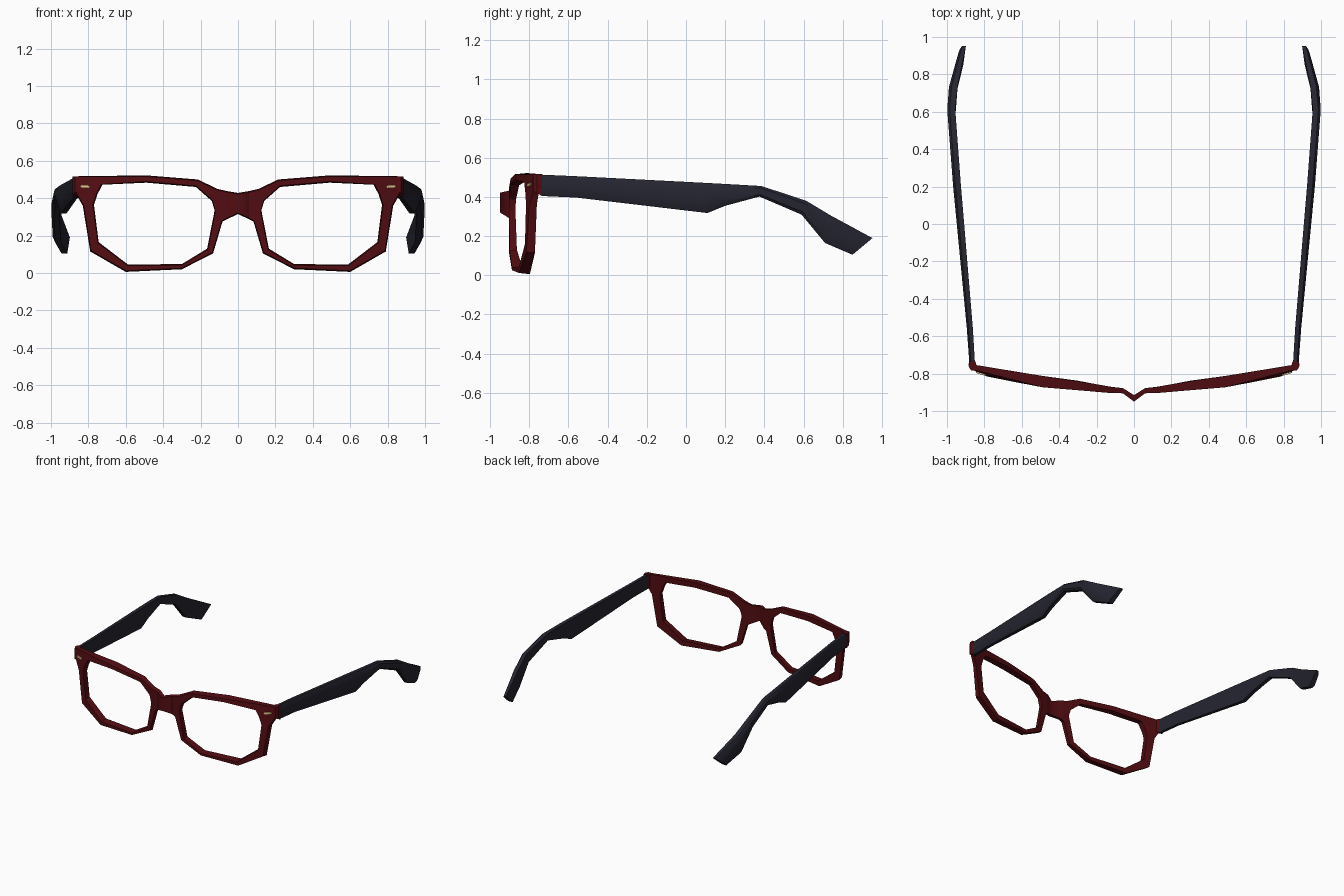
import bpy, bmesh
from mathutils import Vector

cube = bpy.data.objects.get("Cube")
if cube:
    bpy.data.objects.remove(cube)


def material(name, color):
    m = bpy.data.materials.new(name)
    m.use_nodes = True
    m.diffuse_color = (*color, 1)
    bsdf = m.node_tree.nodes["Principled BSDF"]
    bsdf.inputs["Base Color"].default_value = (*color, 1)
    bsdf.inputs["Roughness"].default_value = 0.6
    return m


RED = material("dark_red", (0.085, 0.004, 0.006))
NAVY = material("dark_navy", (0.018, 0.018, 0.030))
GOLD = material("pale_gold", (0.75, 0.55, 0.25))


def interp(table, t):
    """Piecewise linear lookup."""
    for (a, u), (b, v) in zip(table, table[1:]):
        if t <= b:
            return u + (v - u) * max(0, t - a) / (b - a)
    return table[-1][1]


def loft(bm, sections, closed=False, caps=False, skip=None):
    """Skin a row of sections; skip leaves out one (segment, side) quad."""
    rows = [[bm.verts.new(p) for p in s] for s in sections]
    n, k = len(rows), len(rows[0])
    for i in range(n if closed else n - 1):
        a, b = rows[i], rows[(i + 1) % n]
        for j in range(k):
            if (i, j) != skip:
                bm.faces.new((a[j], a[(j + 1) % k], b[(j + 1) % k], b[j]))
    if caps:
        bm.faces.new(rows[0])
        bm.faces.new(rows[-1])


def mirrored(name, bm, mat):
    """Turn the left half into an object mirrored across x = 0."""
    bmesh.ops.remove_doubles(bm, verts=bm.verts, dist=0.0005)
    bmesh.ops.recalc_face_normals(bm, faces=bm.faces)
    mesh = bpy.data.meshes.new(name)
    bm.to_mesh(mesh)
    bm.free()
    mesh.materials.append(mat)
    ob = bpy.data.objects.new(name, mesh)
    bpy.context.collection.objects.link(ob)
    bpy.ops.object.select_all(action='DESELECT')
    ob.select_set(True)
    bpy.context.view_layer.objects.active = ob
    bpy.ops.object.shade_smooth_by_angle(angle=0.5)
    ob.modifiers.new("Mirror", 'MIRROR').use_axis[0] = True
    return ob


# Curved front and back surfaces of the frame, as y against x
FRONT = [(0, -.95), (.06, -.905), (.12, -.904), (.5, -.872), (.8, -.812), (.89, -.765)]
BACK = [(0, -.915), (.06, -.877), (.12, -.872), (.3, -.838), (.8, -.77), (.89, -.745)]


def frame_section(outer, inner):
    """Four corners of the rim, with the front edges drawn in a little."""
    o, i = Vector(outer), Vector(inner)
    step = (i - o).normalized() * 0.006
    corners = [(o + step, FRONT), (o, BACK), (i, BACK), (i - step, FRONT)]
    return [(p.x, interp(t, p.x), p.y) for p, t in corners]


# Rim: outer and inner outline points (x, z) around one lens opening
RIM = [
    ((.11, .45), (.14, .385)), ((.215, .50), (.225, .46)),
    ((.49, .522), (.49, .483)), ((.875, .517), (.725, .472)),
    ((.885, .455), (.752, .42)), ((.83, .36), (.77, .365)),
    ((.79, .115), (.745, .165)), ((.60, .006), (.588, .045)),
    ((.30, .02), (.30, .048)), ((.133, .105), (.165, .13)),
    ((.083, .275), (.125, .335)),
]
rim = [frame_section(o, i) for o, i in RIM]
bm = bmesh.new()
loft(bm, rim, closed=True, skip=(len(rim) - 1, 0))

# Bridge: from the centre line to the nose side of the rim
top, bottom = rim[0], rim[-1]
loft(bm, [
    frame_section((0, .428), (0, .315)),
    frame_section((.06, .438), (.06, .287)),
    [top[0], top[1], bottom[1], bottom[0]],
])
mirrored("frame_front", bm, RED)


# Hinge blocks joining the frame corners to the temples
def slab(y, x0, x1, z0, z1):
    return [(x0, y, z0), (x1, y, z0), (x1, y, z1), (x0, y, z1)]


bm = bmesh.new()
loft(bm, [slab(-.782, .835, .872, .43, .515),
          slab(-.762, .84, .884, .42, .517),
          slab(-.735, .848, .882, .405, .517)], caps=True)
mirrored("hinge_blocks", bm, RED)

# Temples: top and bottom profile points (y, z) and thickness limits along y
TEMPLE = [
    ((-.742, .514), (-.735, .405)), ((-.56, .506), (-.56, .397)),
    ((.10, .472), (.11, .318)), ((.21, .466), (.20, .355)),
    ((.385, .456), (.375, .402)), ((.615, .38), (.59, .31)),
    ((.74, .305), (.71, .165)), ((.952, .19), (.85, .105)),
]
OUTSIDE = [(-.75, .88), (-.5, .898), (.2, .967), (.63, 1.0), (.75, .987), (.96, .925)]
INSIDE = [(-.75, .85), (-.5, .865), (.2, .925), (.63, .957), (.73, .945), (.86, .91), (.96, .898)]


def temple_section(upper, lower):
    """Six-sided section with chamfered outer edges."""
    def point(t, depth):
        y = upper[0] + (lower[0] - upper[0]) * t
        z = upper[1] + (lower[1] - upper[1]) * t
        a, b = interp(OUTSIDE, y), interp(INSIDE, y)
        return (a + (b - a) * depth, y, z)
    return [point(0, .3), point(.2, 0), point(.8, 0),
            point(1, .3), point(1, 1), point(0, 1)]


bm = bmesh.new()
loft(bm, [temple_section(u, l) for u, l in TEMPLE], caps=True)
mirrored("temples", bm, NAVY)

# Rivets: small pointed plates on the upper front corners
bm = bmesh.new()
plate = [(.79, .461), (.80, .453), (.838, .456), (.846, .465), (.836, .471), (.80, .469)]
loft(bm, [[(x, -.798 + .32 * (x - .82) + d, z) for x, z in plate]
          for d in (-.006, .003)], caps=True)
mirrored("rivets", bm, GOLD)
